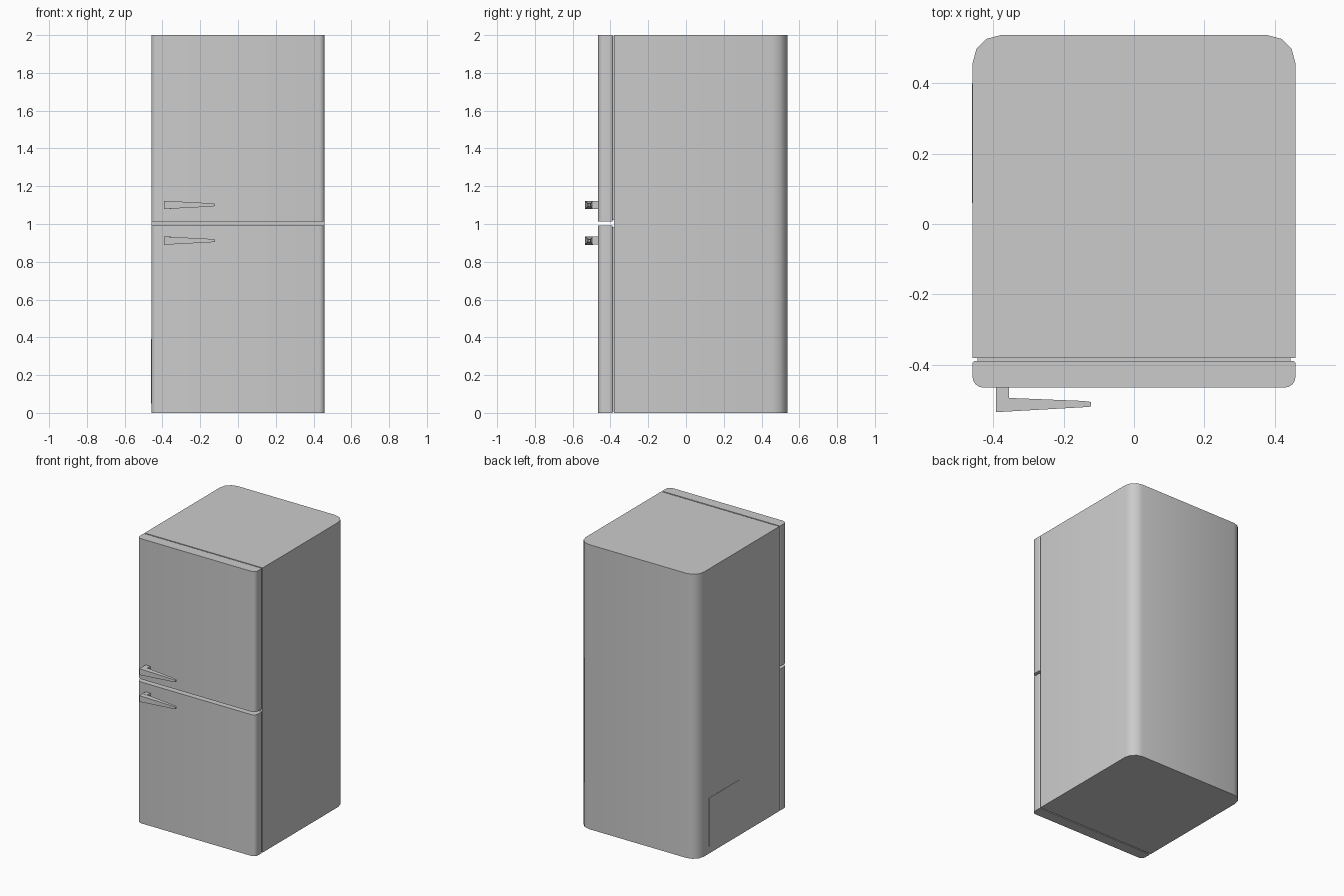
import bpy, bmesh, math

if "Cube" in bpy.data.objects:
    bpy.data.objects.remove(bpy.data.objects["Cube"])


def finish(bm, name, smooth=True):
    bmesh.ops.recalc_face_normals(bm, faces=bm.faces)
    mesh = bpy.data.meshes.new(name)
    bm.to_mesh(mesh)
    bm.free()
    ob = bpy.data.objects.new(name, mesh)
    bpy.context.collection.objects.link(ob)
    if smooth:
        bpy.ops.object.select_all(action='DESELECT')
        ob.select_set(True)
        bpy.context.view_layer.objects.active = ob
        bpy.ops.object.shade_smooth_by_angle(angle=math.radians(40))
    return ob


def rounded_outline(w, y0, y1, r_front, r_back, seg):
    """Plan outline, half width w, with its own front and back corner radii."""
    pts = []
    for sx, sy, start in ((1, 1, 0), (-1, 1, 90), (-1, -1, 180), (1, -1, 270)):
        r = r_back if sy > 0 else r_front
        cx, cy = sx * (w - r), (y1 - r) if sy > 0 else (y0 + r)
        steps = seg if r > 0 else 0
        for i in range(steps + 1):
            a = math.radians(start + 90 * i / max(steps, 1))
            pts.append((cx + r * math.cos(a), cy + r * math.sin(a)))
    return pts


def slab(name, outline, z0, z1):
    """Extrude a plan outline upwards."""
    bm = bmesh.new()
    face = bm.faces.new([bm.verts.new((x, y, z0)) for x, y in outline])
    ext = bmesh.ops.extrude_face_region(bm, geom=[face])
    for v in ext["geom"]:
        if isinstance(v, bmesh.types.BMVert):
            v.co.z = z1
    # keep the base face closed
    if not face.is_valid:
        bmesh.ops.holes_fill(bm, edges=[e for e in bm.edges if e.is_boundary])
    return finish(bm, name)


def box(name, x0, x1, y0, y1, z0, z1):
    return slab(name, [(x0, y0), (x1, y0), (x1, y1), (x0, y1)], z0, z1)


def handle_bar(name, zc):
    """Tapering bar: sections of (x, front y, back y, half height)."""
    bm = bmesh.new()
    rings = []
    for x, yf, yb, h in ((-0.393, -0.535, -0.493, 0.022),
                         (-0.145, -0.521, -0.503, 0.009),
                         (-0.122, -0.519, -0.506, 0.006)):
        rings.append([bm.verts.new(p) for p in ((x, yf, zc - h), (x, yb, zc - h),
                                                (x, yb, zc + h), (x, yf, zc + h))])
    for a, b in zip(rings, rings[1:]):
        for i in range(4):
            j = (i + 1) % 4
            bm.faces.new((a[i], a[j], b[j], b[i]))
    bm.faces.new(rings[0])
    bm.faces.new(rings[-1])
    return finish(bm, name, smooth=False)


# Cabinet with rounded rear corners
slab("cabinet", rounded_outline(0.459, -0.381, 0.537, 0, 0.08, 3), 0, 2)

# Two doors, each with a gasket and a handle
for label, z0, z1, hz in (("lower", 0.0, 0.993, 0.912), ("upper", 1.013, 2.0, 1.101)):
    slab(label + "_door", rounded_outline(0.459, -0.465, -0.389, 0.03, 0.008, 4), z0, z1)
    box(label + "_gasket", -0.445, 0.445, -0.392, -0.379, z0 + 0.008, z1 - 0.008)
    handle_bar(label + "_handle", hz)
    box(label + "_handle_stem", -0.393, -0.356, -0.5, -0.463, hz - 0.0215, hz + 0.0215)

# Thin service panel low on the left side
box("side_panel", -0.461, -0.455, 0.06, 0.4, 0.05, 0.39)
